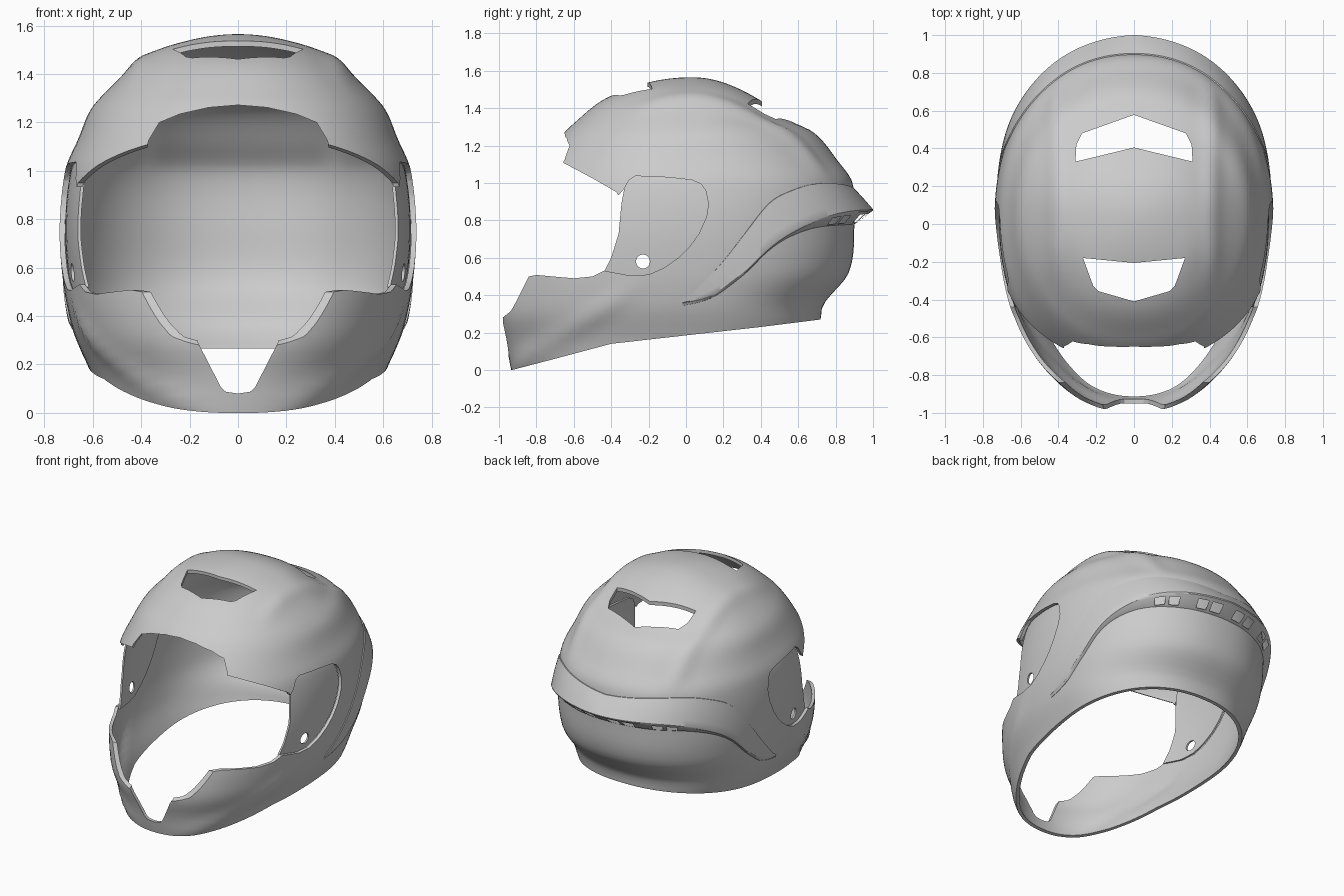
import bpy, bmesh, math
from mathutils import Vector

if "Cube" in bpy.data.objects:
    bpy.data.objects.remove(bpy.data.objects["Cube"])

TOP, MID, EXP = 1.565, 0.03, 2 / 2.2
# height, half width, front y, back y of the horizontal sections
SECTIONS = [(-.06, .51, -.905, .67), (.0, .55, -.93, .68), (.17, .61, -.97, .70), (.27, .655, -1.0, .72),
            (.35, .685, -1.0, .735), (.52, .72, -.97, .87), (.77, .738, -.9, .90), (1.0, .715, -.82, .89),
            (1.12, .665, -.76, .81), (1.27, .585, -.65, .68), (1.34, .53, -.575, .54), (1.44, .42, -.45, .40),
            (1.5, .33, -.32, .29), (1.54, .2, -.19, .19), (TOP, 0, MID, MID)]


def spline(keys, t):
    """Smooth interpolation of rows (t, a, b, c)."""
    t = min(max(t, keys[0][0]), keys[-1][0])
    n = len(keys)
    i = max(k for k in range(n - 1) if keys[k][0] <= t)

    def slope(k, c):
        a, b = keys[max(k - 1, 0)], keys[min(k + 1, n - 1)]
        return (b[c] - a[c]) / (b[0] - a[0])
    h = keys[i + 1][0] - keys[i][0]
    s = (t - keys[i][0]) / h
    return [(2 * s**3 - 3 * s**2 + 1) * keys[i][c] + (s**3 - 2 * s**2 + s) * h * slope(i, c)
            + (3 * s**2 - 2 * s**3) * keys[i + 1][c] + (s**3 - s**2) * h * slope(i + 1, c) for c in (1, 2, 3)]


# interpolate over the root of the depth below the crown, so the dome is round
ROOTED = [(-math.sqrt(TOP - r[0]),) + r[1:] for r in SECTIONS]


def ramp(v, lo, hi):
    t = min(max((v - lo) / (hi - lo), 0), 1)
    return t * t * (3 - 2 * t)


def bell(v, width):
    return math.exp(-(v / width) ** 2)


def surface(deg, z, off=0.0):
    """Point of the helmet surface; 0 degrees is the right side, 90 the back."""
    w, front, back = spline(ROOTED, -math.sqrt(max(TOP - z, 0)))
    c, s = math.cos(math.radians(deg)), math.sin(math.radians(deg))
    reach = back - MID if s > 0 else MID - front
    x = math.copysign(abs(c) ** EXP, c) * (w + off)
    y = MID + math.copysign(abs(s) ** EXP, s) * (reach + off)
    p = Vector((x, y, z))
    # crown ridges, side swells and chin creases
    bump = .016 * bell(abs(x) - .41, .05) * ramp(z, 1.0, 1.15) * ramp(y, -.4, -.1)
    bump += .012 * bell(z - 1.24, .07) * bell(y - .1, .4)
    bump += .016 * bell(z - (.1 + .64 * (y + .8)), .06) * ramp(y, -.98, -.85) * ramp(-y, .2, .45)
    return p + (p - Vector((0, 0, .7))).normalized() * bump


def make(name, bm):
    me = bpy.data.meshes.new(name)
    bm.to_mesh(me)
    bm.free()
    ob = bpy.data.objects.new(name, me)
    bpy.context.collection.objects.link(ob)
    return ob


def skin(name, off, cols=128, rows=72):
    bm = bmesh.new()
    grid = []
    for j in range(rows):
        z = -.05 + (TOP + .05) * (1 - (1 - j / rows) ** 2)
        grid.append([bm.verts.new(surface(360 * i / cols, z, off)) for i in range(cols)])
    pole = bm.verts.new((0, MID, TOP))
    for j in range(rows):
        for i in range(cols):
            k = (i + 1) % cols
            if j < rows - 1:
                bm.faces.new((grid[j][i], grid[j][k], grid[j + 1][k], grid[j + 1][i]))
            else:
                bm.faces.new((grid[j][i], grid[j][k], pole))
    return make(name, bm)


def prism(name, pts, axis, lo, hi):
    place = {'x': lambda a, b, h: (h, a, b), 'y': lambda a, b, h: (a, h, b), 'z': lambda a, b, h: (a, b, h)}[axis]
    bm = bmesh.new()
    ends = [[bm.verts.new(place(a, b, h)) for a, b in pts] for h in (lo, hi)]
    bm.faces.new(ends[0])
    bm.faces.new(ends[1])
    for i in range(len(pts)):
        k = (i + 1) % len(pts)
        bm.faces.new((ends[0][i], ends[0][k], ends[1][k], ends[1][i]))
    bmesh.ops.recalc_face_normals(bm, faces=bm.faces[:])
    ob = make(name, bm)
    ob.hide_render = True
    return ob


def apply(ob, kind, **settings):
    mod = ob.modifiers.new(kind.lower(), kind)
    for key, value in settings.items():
        setattr(mod, key, value)
    bpy.context.view_layer.objects.active = ob
    bpy.ops.object.modifier_apply(modifier=mod.name)


def boolean(ob, cutter, op='DIFFERENCE'):
    apply(ob, 'BOOLEAN', object=cutter, operation=op, solver='EXACT')
    bpy.data.objects.remove(cutter)


def finish(ob, angle=32):
    bpy.ops.object.select_all(action='DESELECT')
    ob.select_set(True)
    bpy.context.view_layer.objects.active = ob
    bpy.ops.object.shade_smooth_by_angle(angle=math.radians(angle))


def mirrored(half):
    """Right half of a front or top outline, completed on the left."""
    return half + [(-x, v) for x, v in reversed(half) if x > 0]


# outer shell with its openings
shell = skin("helmet_shell", 0)
apply(shell, 'SOLIDIFY', thickness=.022, offset=-1)
boolean(shell, prism("neck_cut", [(1.2, .29), (.72, .27), (.4, .23), (0, .185), (-.4, .14), (-.7, .06), (-.93, 0),
                                  (-1.2, -.07), (-1.2, -.4), (1.2, -.4)], 'x', -1, 1))
boolean(shell, prism("visor_cut", [(-1.3, .262), (-1, .264), (-.936, .315), (-.9, .38), (-.84, .5), (-.8, .508),
                                   (-.6, .49), (-.5, .5), (-.44, .53), (-.4, .6), (-.36, .73), (-.345, .89),
                                   (-.37, .95), (-.5, 1.025), (-.66, 1.11), (-1.3, 1.112)], 'x', -1.1, 1.1))
boolean(shell, prism("brow_cut", mirrored([(0, 1.272), (.12, 1.262), (.24, 1.235), (.325, 1.2), (.37, 1.125),
                                           (.38, 1.05)]), 'y', -1.2, -.4))
boolean(shell, prism("chin_notch_cut", mirrored([(0, .08), (.05, .087), (.07, .105), (.165, .29), (.17, .4)]),
                     'y', -1.25, -.6))
boolean(shell, prism("front_vent_cut", mirrored([(0, -.41), (.19, -.355), (.215, -.33), (.27, -.18), (0, -.206)]),
                     'z', 1.3, 1.8))
boolean(shell, prism("rear_vent_cut", mirrored([(0, .405), (.31, .33), (.305, .42), (.275, .48), (0, .578)]),
                     'z', 1.2, 1.8))

# sunken side panels where the visor pivots
edge = [(-.33, .97), (-.305, 1.015), (-.27, 1.037), (-.1, 1.03), (.03, 1.016), (.08, .995), (.105, .96), (.12, .89),
        (.11, .82), (.07, .73), (.02, .66), (-.04, .6), (-.12, .545), (-.2, .51)]
boolean(shell, prism("panel_gap_cut", edge + [(-.3, .505), (-.46, .535), (-.46, .9), (-.36, .935)], 'x', -1.05, 1.05))
finish(shell)
panel = skin("visor_side_panels", -.024)
apply(panel, 'SOLIDIFY', thickness=.012, offset=-1)
boolean(panel, prism("panel_shape", edge + [(-.3, .5), (-.44, .52), (-.4, .6), (-.36, .73), (-.345, .89)],
                     'x', -1.15, 1.15), 'INTERSECT')
ring = [(-.23 + .037 * math.cos(a * math.pi / 12), .58 + .037 * math.sin(a * math.pi / 12)) for a in range(24)]
boolean(panel, prism("pivot_hole_cut", ring, 'x', -1.2, 1.2))
finish(panel)

# rear spoiler band: degrees, lower height, upper height, overhang
BAND = [(-2, .36, .372, .006), (8, .41, .55, .014), (17, .52, .73, .02), (26, .655, .89, .025), (35, .74, .955, .035),
        (48, .81, .995, .05), (64, .845, .995, .07), (90, .855, .965, .1)]
bm = bmesh.new()
rows = []
for step in range(-92, 93):
    deg = 90 - abs(step)
    low, high, out = spline(BAND, deg)
    drop = .02 + .06 * ramp(deg, 20, 70)
    across = [(high, -.012), (high, .006)]
    across += [(high + (low - high) * t, .006 + (out - .006) * t) for t in (.25, .5, .75, .97)]
    across += [(low - .004, out - .004), (low - drop * .25, out * .72), (low - drop * .8, out * .2), (low - drop, -.012)]
    rows.append([bm.verts.new(surface(90 + step, z, o)) for z, o in across])
for i, (a, b) in enumerate(zip(rows, rows[1:])):
    side = abs(i - 91.5)
    vent = (3 < side < 8) or (10 < side < 15) or (24 < side < 29) or (31 < side < 36)
    for j in range(len(a) - 1):
        if not (vent and j == 7):
            bm.faces.new((a[j], a[j + 1], b[j + 1], b[j]))
bmesh.ops.recalc_face_normals(bm, faces=bm.faces[:])
spoiler = make("rear_spoiler", bm)
finish(spoiler)
